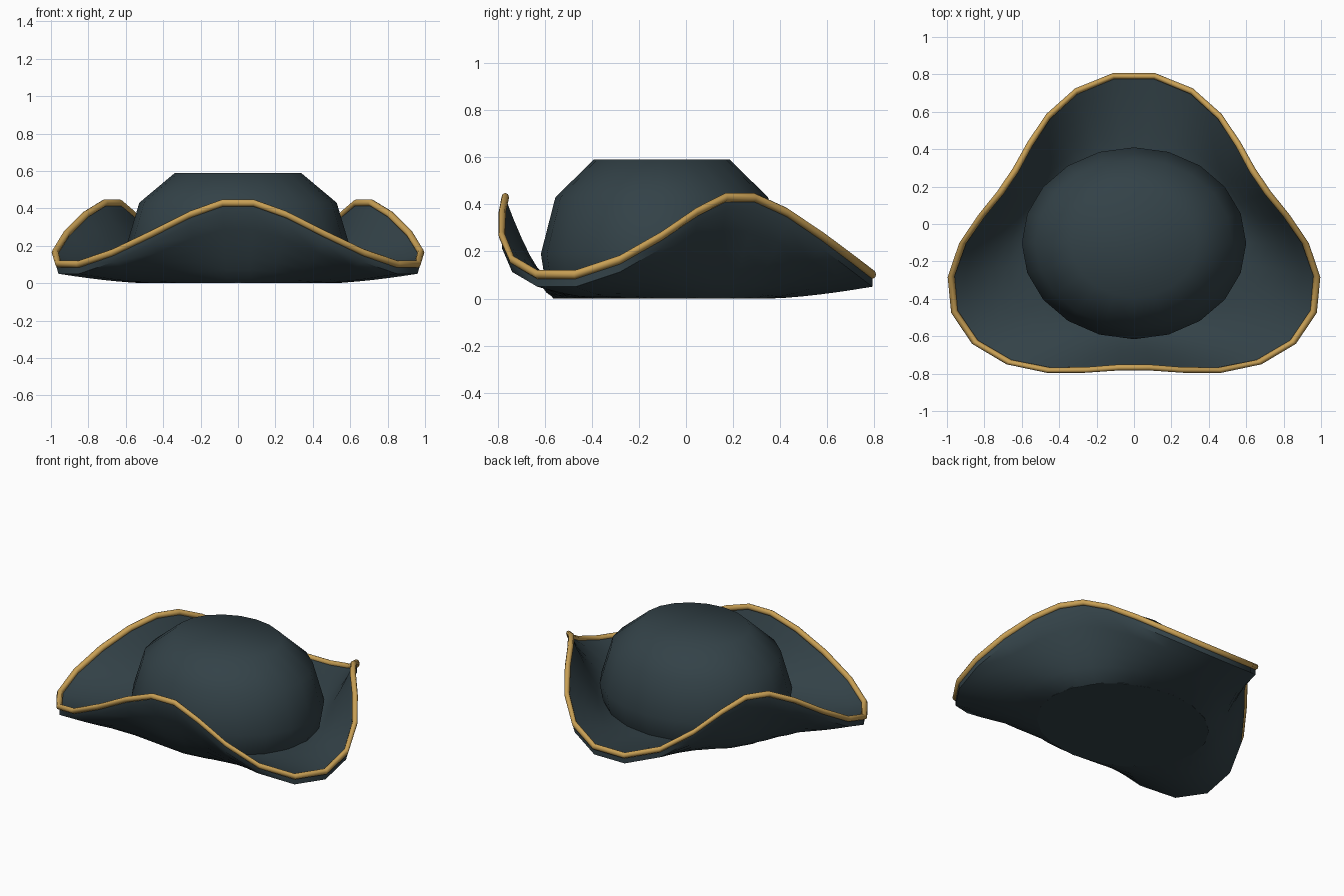
import bpy, bmesh
from math import sin, cos, pi, radians

if "Cube" in bpy.data.objects:
    bpy.data.objects.remove(bpy.data.objects["Cube"])

CY, SY = -0.103, 0.855      # centre and y squash shared by every part
N = 30                      # sides of the brim outline


def material(name, rgb):
    m = bpy.data.materials.new(name)
    m.diffuse_color = (*rgb, 1)
    m.use_nodes = True
    m.node_tree.nodes["Principled BSDF"].inputs["Base Color"].default_value = m.diffuse_color
    return m


felt = material("dark_felt", (0.033, 0.054, 0.064))
gold = material("gold_braid", (0.58, 0.35, 0.09))


def polar(r, a, z):
    # angle measured from the back (+y) corner
    return (r * sin(a), CY + SY * r * cos(a), z)


def rim(a):
    # three-cornered outline: wide and low at corners, narrow and raised between
    c = cos(3 * a)
    return 0.916 + 0.142 * c, 0.266 - 0.172 * c


def ring_mesh(name, rings, closed_loop, mat, angle):
    """Join rings of points; closed_loop joins last to first, else ends are capped."""
    bm = bmesh.new()
    vs = [[bm.verts.new(p) for p in ring] for ring in rings]
    pairs = list(zip(vs, vs[1:])) + ([(vs[-1], vs[0])] if closed_loop else [])
    for lo, hi in pairs:
        n = len(lo)
        for i in range(n):
            j = (i + 1) % n
            bm.faces.new((lo[i], lo[j], hi[j], hi[i]))
    if not closed_loop:
        bm.faces.new(vs[0])
        bmesh.ops.poke(bm, faces=[bm.faces.new(vs[-1])], offset=0.045)
    bmesh.ops.recalc_face_normals(bm, faces=bm.faces)
    me = bpy.data.meshes.new(name)
    bm.to_mesh(me)
    bm.free()
    ob = bpy.data.objects.new(name, me)
    bpy.context.collection.objects.link(ob)
    me.materials.append(mat)
    bpy.context.view_layer.objects.active = ob
    ob.select_set(True)
    bpy.ops.object.shade_smooth_by_angle(angle=radians(angle))
    ob.select_set(False)
    return ob


# Crown: faceted dome with a closed base
sides = [2 * pi * i / 20 for i in range(20)]
profile = [(0.54, 0.0), (0.58, 0.08), (0.6, 0.19), (0.528, 0.43), (0.337, 0.59)]
ring_mesh("crown", [[polar(r, a, z) for a in sides] for r, z in profile],
          False, felt, 60)

# Brim: underside then upper side, sweeping up along each of three edges
angles = [2 * pi * (i + 0.5) / N for i in range(N)]


def brim_ring(t, lift):
    pts = []
    for a in angles:
        r, z = rim(a)
        pts.append(polar(0.535 + (r - 0.535) * t, a, (z - 0.052) * t ** 1.5 + lift))
    return pts


steps = [i / 6 for i in range(7)]
ring_mesh("brim", [brim_ring(t, 0.0) for t in steps]
          + [brim_ring(t, 0.05) for t in reversed(steps)], True, felt, 50)

# Gold braid: round tube following the brim edge
tube = []
for k in range(8):
    b = 2 * pi * k / 8
    tube.append([polar(rim(a)[0] + 0.019 * cos(b), a, rim(a)[1] + 0.019 * sin(b))
                 for a in angles])
ring_mesh("edge_braid", tube, True, gold, 60)
